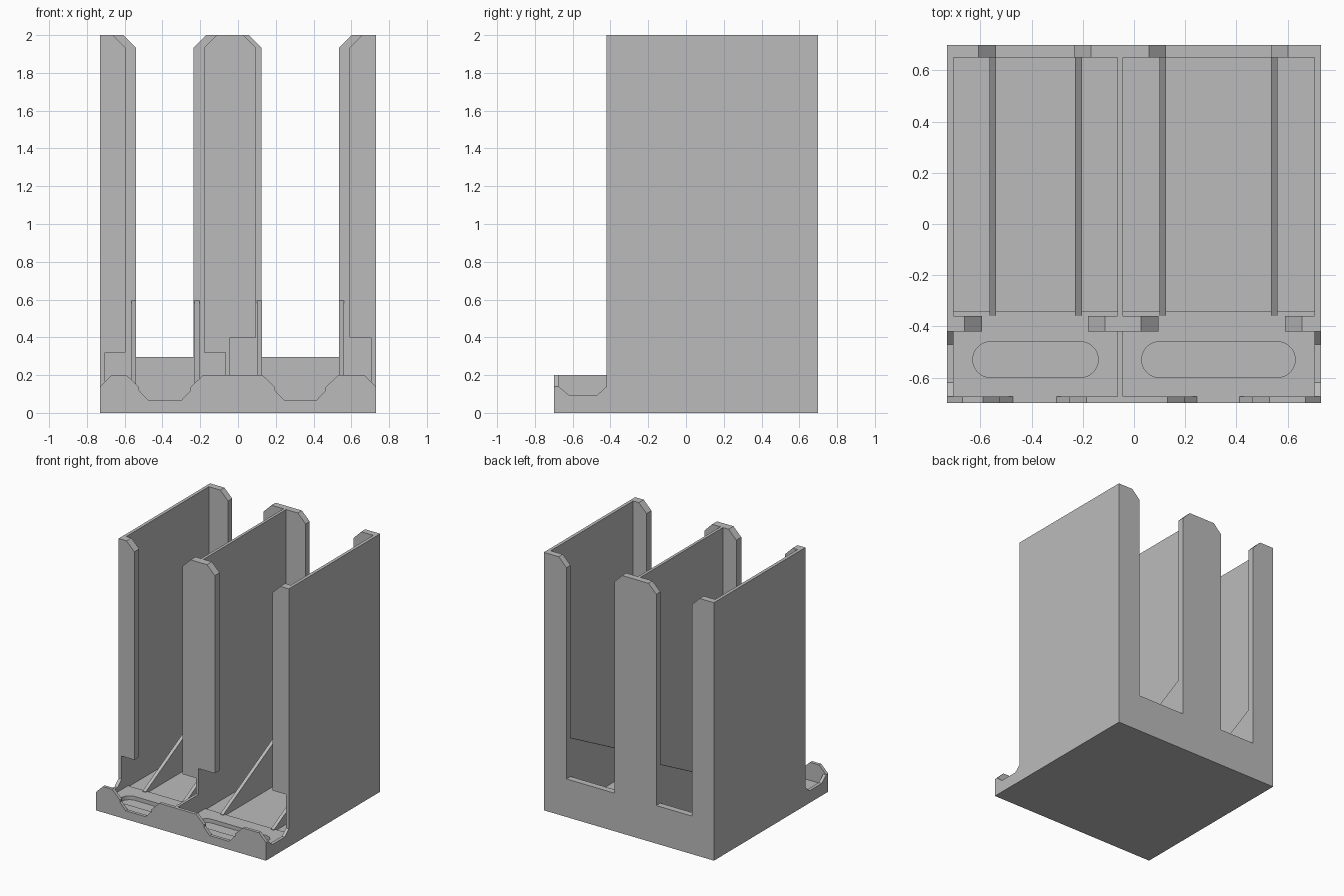
import bpy
import bmesh
import math
from mathutils import Vector

default = bpy.data.objects.get("Cube")
if default:
    bpy.data.objects.remove(default, do_unlink=True)

# Single plain grey
GREY = (0.5, 0.5, 0.5, 1.0)
grey = bpy.data.materials.new("plain_grey")
grey.use_nodes = True
grey.diffuse_color = GREY
grey.node_tree.nodes["Principled BSDF"].inputs["Base Color"].default_value = GREY


def prism(name, outline, axis, start, end):
    """Extrude a 2D outline along an axis: x takes (y, z), y takes (x, z), z takes (x, y)."""
    def place(p):
        p = list(p)
        p.insert("xyz".index(axis), start)
        return p
    bm = bmesh.new()
    face = bm.faces.new([bm.verts.new(place(p)) for p in outline])
    grown = bmesh.ops.extrude_face_region(bm, geom=[face])
    shift = Vector()
    shift["xyz".index(axis)] = end - start
    moved = [v for v in grown["geom"] if isinstance(v, bmesh.types.BMVert)]
    bmesh.ops.translate(bm, verts=moved, vec=shift)
    bmesh.ops.recalc_face_normals(bm, faces=bm.faces)
    mesh = bpy.data.meshes.new(name)
    bm.to_mesh(mesh)
    bm.free()
    mesh.materials.append(grey)
    obj = bpy.data.objects.new(name, mesh)
    bpy.context.collection.objects.link(obj)
    return obj


def box(name, x0, x1, y0, y1, z0, z1):
    return prism(name, [(x0, y0), (x1, y0), (x1, y1), (x0, y1)], "z", z0, z1)


# Key positions
W, IN = 0.73, 0.705
LIP, TRAY, FRONT, INNER, BACK, END = -0.70, -0.675, -0.42, -0.36, 0.65, 0.70
TOP, CUT = 2.0, 0.067
DIV_L, DIV_R = -0.065, -0.043
FLOOR, TRAY_Z, RIM = 0.05, 0.06, 0.2

# Floors of the two bays and of the front tray
box("bay_floor", -IN, IN, -0.34, BACK, 0, FLOOR)
tray = box("tray_floor", -IN, IN, TRAY, -0.34, 0, TRAY_Z)

# Rounded finger pockets in the tray
for side, x0, x1 in (("right", -0.63, -0.14), ("left", 0.03, 0.63)):
    r, cy = 0.07, -0.53
    arc = [math.radians(a) for a in range(-90, 91, 10)]
    outline = [(x1 - r + r * math.cos(a), cy + r * math.sin(a)) for a in arc]
    outline += [(x0 + r - r * math.cos(a), cy - r * math.sin(a)) for a in arc]
    cutter = prism(side + "_pocket_cutter", outline, "z", 0.03, 0.1)
    cutter.hide_render = True
    cut = tray.modifiers.new(side + "_pocket", "BOOLEAN")
    cut.operation, cut.solver, cut.object = "DIFFERENCE", "EXACT", cutter
    bpy.context.view_layer.objects.active = tray
    bpy.ops.object.modifier_apply(modifier=cut.name)
    bpy.data.objects.remove(cutter, do_unlink=True)

# Tall side walls with low notched rails beside the tray
rail = [(TRAY, 0), (FRONT, 0), (FRONT, 0.14), (-0.47, 0.095), (-0.62, 0.095), (TRAY, 0.14)]
for side, x0, x1 in (("right", -W, -IN), ("left", IN, W)):
    box(side + "_wall", x0, x1, FRONT, BACK, 0, TOP)
    prism(side + "_tray_rail", rail, "x", x0, x1)

# Divider between the bays, low through the tray
box("divider_wall", DIV_L, DIV_R, FRONT, BACK, FLOOR, TOP)
box("tray_divider", DIV_L, DIV_R, TRAY, FRONT, TRAY_Z, RIM)

# Back wall with two tall slots and chamfered tops
SILL = 0.295
back = [(-W, 0), (W, 0), (W, TOP)]
for x0, x1 in ((0.125, 0.535), (-0.54, -0.235)):
    back += [(x1 + CUT, TOP), (x1, TOP - CUT), (x1, SILL),
             (x0, SILL), (x0, TOP - CUT), (x0 - CUT, TOP)]
back.append((-W, TOP))
prism("back_wall", back, "y", BACK, END)

# Front retaining flanges: wall position, free edge, bottom height
flanges = (
    ("right_outer", -IN, -0.595, 0.32),
    ("right_inner", DIV_L, -0.18, 0.32),
    ("left_inner", DIV_R, 0.095, 0.40),
    ("left_outer", IN, 0.59, 0.40),
)
for name, wall, edge, low in flanges:
    slant = CUT if wall > edge else -CUT
    outline = [(wall, low), (edge, low), (edge, TOP - CUT), (edge + slant, TOP), (wall, TOP)]
    prism(name + "_flange", outline, "y", FRONT, INNER)

# Sloping support ribs standing on the bay floors
slope = [(INNER, FLOOR), (BACK, FLOOR), (BACK, 0.595), (INNER, 0.065)]
for i, x in enumerate((-0.565, -0.23, 0.1, 0.535)):
    prism(f"support_rib_{i + 1}", slope, "x", x, x + 0.026)

# Front lip with a stepped notch before each bay
lip = [(-W, 0), (W, 0), (W, 0.14), (0.67, RIM)]
for x0, x1 in ((0.13, 0.53), (-0.59, -0.185)):
    lip += [(x1, RIM), (x1 - 0.067, 0.135), (x1 - 0.067, 0.118), (x1 - 0.117, 0.065),
            (x0 + 0.117, 0.065), (x0 + 0.067, 0.118), (x0 + 0.067, 0.135), (x0, RIM)]
lip += [(-0.67, RIM), (-W, 0.14)]
prism("front_lip", lip, "y", LIP, TRAY)
